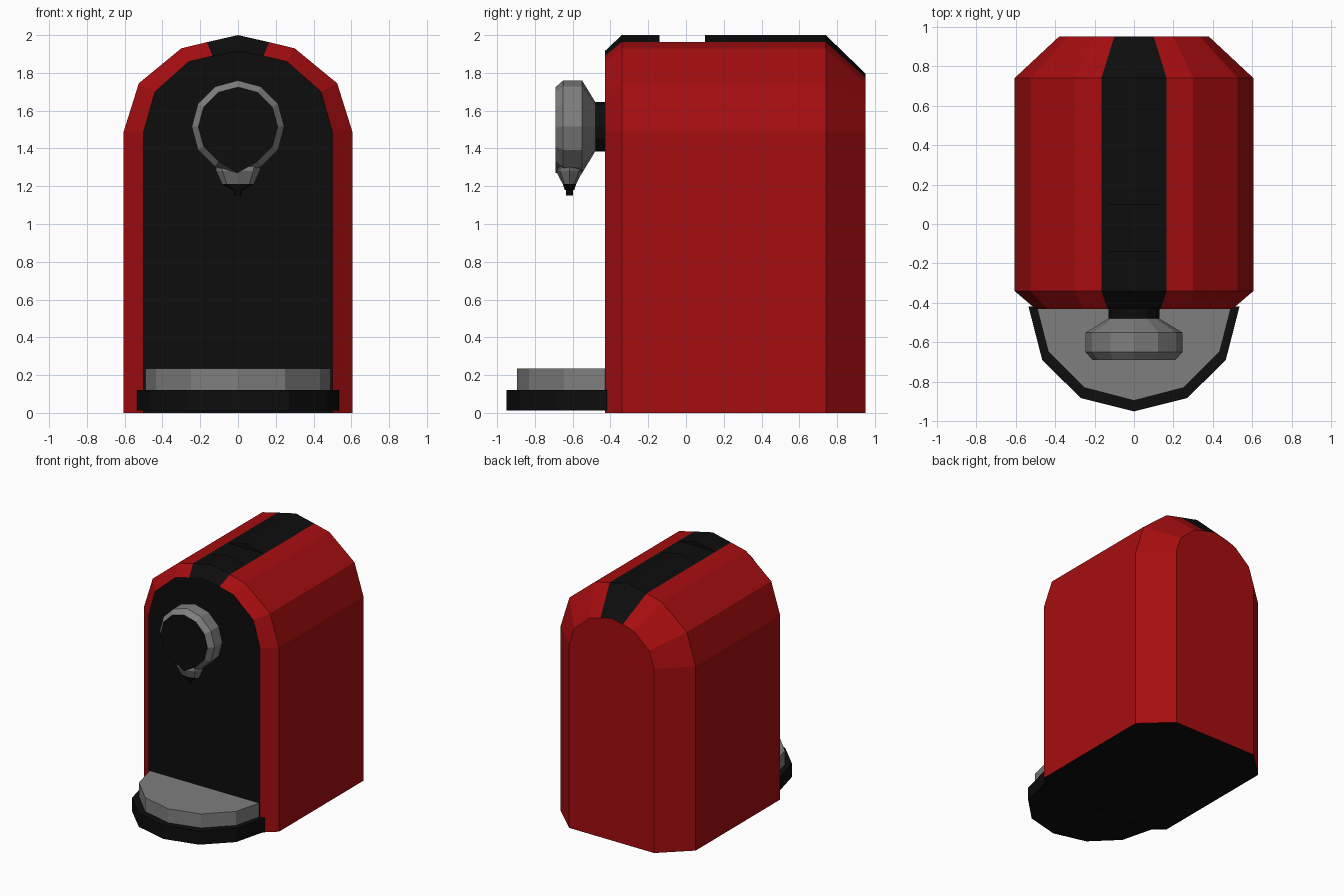
import bpy, bmesh, math

if "Cube" in bpy.data.objects:
    bpy.data.objects.remove(bpy.data.objects["Cube"])


def material(name, rgb):
    m = bpy.data.materials.new(name)
    m.diffuse_color = (*rgb, 1)
    m.use_nodes = True
    m.node_tree.nodes["Principled BSDF"].inputs["Base Color"].default_value = m.diffuse_color
    return m


RED = material("red", (0.38, 0.004, 0.005))
BLACK = material("black", (0.004, 0.004, 0.004))
GREY = material("grey", (0.21, 0.21, 0.21))


def loft(name, rings, mats, rule=lambda f: 0):
    """Skin a list of equal-length rings, cap both ends, colour faces by rule."""
    bm = bmesh.new()
    loops = [[bm.verts.new(p) for p in r] for r in rings]
    n = len(rings[0])
    for a, b in zip(loops, loops[1:]):
        for i in range(n):
            j = (i + 1) % n
            bm.faces.new((a[i], a[j], b[j], b[i]))
    bm.faces.new(loops[0])
    bm.faces.new(loops[-1])
    bmesh.ops.remove_doubles(bm, verts=bm.verts, dist=1e-5)
    bmesh.ops.recalc_face_normals(bm, faces=bm.faces)
    for f in bm.faces:
        f.material_index = rule(f)
    mesh = bpy.data.meshes.new(name)
    bm.to_mesh(mesh)
    bm.free()
    for m in mats:
        mesh.materials.append(m)
    ob = bpy.data.objects.new(name, mesh)
    bpy.context.collection.objects.link(ob)
    return ob


def arch(y, half):
    """Mirror a right-hand half profile, ending on the ridge, into a full arch."""
    return [(x, y, z) for x, z in half] + [(-x, y, z) for x, z in half[-2::-1]]


# Housing: arched shell, bevelled front and back, with a shallow slot in the top
front = [(.50, 0), (.50, 1.49), (.44, 1.70), (.26, 1.86), (.135, 1.89), (0, 1.915)]
full = [(.605, 0), (.605, 1.49), (.525, 1.745), (.30, 1.93), (.165, 1.9625), (0, 2)]
slot = full[:-1] + [(0, 1.9625)]
back = [(.38, 0), (.38, 1.49), (.335, 1.625), (.20, 1.745), (.10, 1.775), (0, 1.797)]


def housing_colour(f):
    c, n = f.calc_center_median(), f.normal
    strip = all(abs(v.co.x) < 0.17 for v in f.verts)
    return 1 if strip or n.y < -0.99 or n.z < -0.99 else 0


loft("housing", [arch(-.43, front), arch(-.34, full), arch(-.14, full), arch(-.14, slot),
                 arch(.10, slot), arch(.10, full), arch(.74, full), arch(.95, back)],
     [RED, BLACK], housing_colour)


# Drip tray: half-round base and grate
def tray(name, half, z0, z1, mat):
    outline = half + [(-x, y) for x, y in half[-2::-1]]
    loft(name, [[(x, y, z) for x, y in outline] for z in (z0, z1)], [mat])


tray("tray_base", [(.535, -.418), (.465, -.69), (.27, -.882), (0, -.95)], .012, .122, BLACK)
tray("tray_grate", [(.49, -.43), (.435, -.645), (.25, -.83), (0, -.895)], .122, .235, GREY)


# Brew head: twelve-sided drum with a black face, drawn down towards the spout
def disc(y, r, drop=0):
    pts = [(r * math.sin(i * math.pi / 6), y, 1.515 + r * math.cos(i * math.pi / 6))
           for i in range(12)]
    pts[6] = (0, y, pts[6][2] - drop)
    return pts


loft("brew_head", [disc(-.69, .21, .035), disc(-.65, .245), disc(-.55, .245), disc(-.48, .13)],
     [GREY, BLACK], lambda f: 1 if f.normal.y < -.99 else 0)
loft("head_neck", [disc(-.48, .13), disc(-.42, .13)], [BLACK])


# Spout: oval funnel, dark tip and nozzle
def oval(z, rx, ry):
    return [(rx * math.cos(i * math.pi / 4), -.617 + ry * math.sin(i * math.pi / 4), z)
            for i in range(8)]


loft("spout", [oval(1.34, .125, .065), oval(1.28, .115, .071), oval(1.212, .085, .036)], [GREY])
loft("spout_tip", [oval(1.212, .085, .036), oval(1.18, .03, .025), oval(1.18, .018, .018),
                   oval(1.15, .018, .018)], [BLACK])
